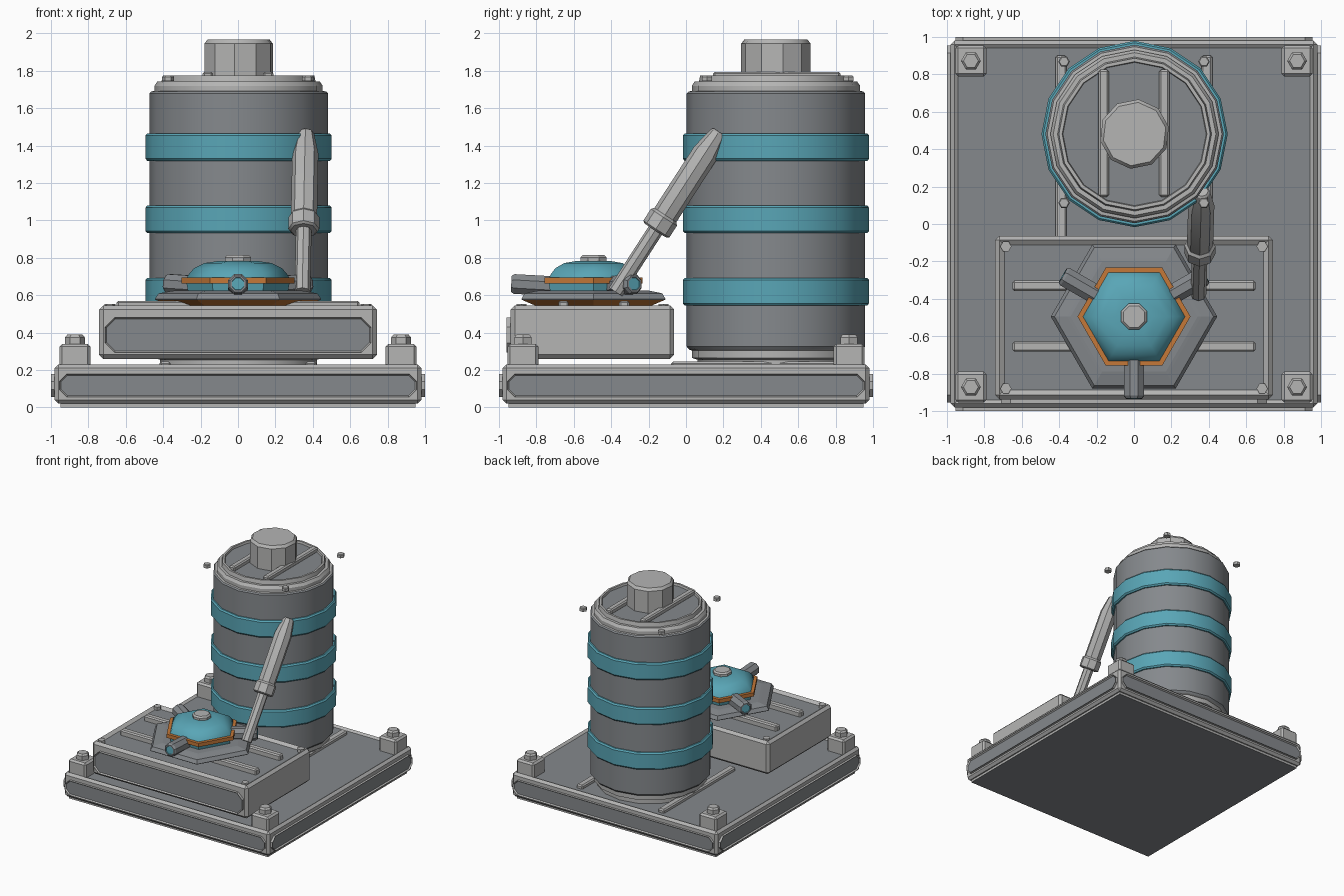
import bpy, bmesh, math
from mathutils import Vector, Matrix

if "Cube" in bpy.data.objects:
    bpy.data.objects.remove(bpy.data.objects["Cube"])


def material(name, rgb):
    m = bpy.data.materials.new(name)
    m.diffuse_color = (*rgb, 1)
    m.use_nodes = True
    m.node_tree.nodes["Principled BSDF"].inputs["Base Color"].default_value = m.diffuse_color
    return m


LIGHT, DARK, TEAL, ORANGE = range(4)
MATS = [material("light grey", (0.46, 0.46, 0.455)),
        material("dark grey", (0.235, 0.25, 0.265)),
        material("teal", (0.10, 0.38, 0.47)),
        material("orange", (0.56, 0.19, 0.04))]


def finish(name, bm, angle=30, matrix=None):
    bmesh.ops.recalc_face_normals(bm, faces=bm.faces[:])
    me = bpy.data.meshes.new(name)
    bm.to_mesh(me)
    bm.free()
    for m in MATS:
        me.materials.append(m)
    if angle:
        me.shade_smooth()
        me.set_sharp_from_angle(angle=math.radians(angle))
    ob = bpy.data.objects.new(name, me)
    bpy.context.collection.objects.link(ob)
    if matrix:
        ob.matrix_world = matrix
    return ob


def box(name, lo, hi, mat=LIGHT, bevel=0.01, rim=0, depth=0.015, bottom=None):
    """Bevelled box; rim > 0 sinks a dark deck into the top."""
    bm = bmesh.new()
    bmesh.ops.create_cube(bm, size=1)
    lo, hi = Vector(lo), Vector(hi)
    for v in bm.verts:
        v.co = Vector((lo[i] + (v.co[i] + 0.5) * (hi[i] - lo[i]) for i in range(3)))
    if bevel:
        bmesh.ops.bevel(bm, geom=bm.edges[:], offset=bevel, segments=1, affect='EDGES')
    bm.normal_update()
    for f in bm.faces:
        f.material_index = mat
        if bottom is not None and f.normal.z < -0.9:
            f.material_index = bottom
    if rim:
        top = max(bm.faces, key=lambda f: f.calc_center_median().z)
        bmesh.ops.inset_region(bm, faces=[top], thickness=rim, use_even_offset=True)
        top.material_index = DARK
        for v in top.verts:
            v.co.z -= depth
    return finish(name, bm, 0)


def lathe(name, profile, n, loc, axis=(0, 0, 1), turn=0, angle=30):
    """Revolve (radius, height, colour of the face above) with flat caps."""
    bm = bmesh.new()
    rings = []
    for r, z, _ in profile:
        rings.append([bm.verts.new((r * math.cos(turn + 2 * math.pi * i / n),
                                    r * math.sin(turn + 2 * math.pi * i / n), z))
                      for i in range(n)])
    for k in range(len(rings) - 1):
        for i in range(n):
            j = (i + 1) % n
            f = bm.faces.new((rings[k][i], rings[k][j], rings[k + 1][j], rings[k + 1][i]))
            f.material_index = profile[k][2]
    bm.faces.new(rings[0][::-1]).material_index = profile[0][2]
    bm.faces.new(rings[-1]).material_index = profile[-1][2]
    rot = Vector(axis).to_track_quat('Z', 'Y').to_matrix().to_4x4()
    return finish(name, bm, angle, Matrix.Translation(loc) @ rot)


def panel(name, half, z0, z1, cut, back, front, turn=0):
    """Chamfered frame facing -y with a sunken dark face."""
    bm = bmesh.new()
    pts = [(-half, z0 + cut), (-half + cut, z0), (half - cut, z0), (half, z0 + cut),
           (half, z1 - cut), (half - cut, z1), (-half + cut, z1), (-half, z1 - cut)]
    a = [bm.verts.new((x, back, z)) for x, z in pts]
    b = [bm.verts.new((x, front, z)) for x, z in pts]
    bm.faces.new(a[::-1])
    face = bm.faces.new(b)
    for i in range(8):
        j = (i + 1) % 8
        bm.faces.new((a[i], a[j], b[j], b[i]))
    bmesh.ops.recalc_face_normals(bm, faces=bm.faces[:])
    bmesh.ops.inset_region(bm, faces=[face], thickness=0.008, use_even_offset=True)
    face.material_index = DARK
    for v in face.verts:
        v.co.y += 0.012
    return finish(name, bm, 0, Matrix.Rotation(turn, 4, 'Z'))


# Base slab with four side panels
box("base_foot", (-0.95, -0.95, 0), (0.95, 0.95, 0.04), bevel=0, bottom=DARK)
box("base_slab", (-0.98, -0.98, 0.02), (0.98, 0.98, 0.23), bevel=0.02, rim=0.02)
for i in range(4):
    panel("base_side_panel", 0.955, 0.055, 0.18, 0.04, -0.97, -1.0, i * math.pi / 2)

# Corner blocks with hex bolts
for sx in (-1, 1):
    for sy in (-1, 1):
        x, y = sx * 0.872, sy * 0.872
        box("corner_block", (x - 0.083, y - 0.083, 0.2), (x + 0.083, y + 0.083, 0.34), bevel=0.015)
        lathe("corner_bolt", [(0.053, 0.33, LIGHT), (0.053, 0.375, LIGHT), (0.04, 0.39, LIGHT)],
              6, (x, y, 0))

# Rails on the base beside the tank
for s in (-1, 1):
    box("base_rail", (s * 0.39 - 0.03, -0.08, 0.2), (s * 0.39 + 0.03, 0.9, 0.245))

# Front platform
box("platform", (-0.742, -0.937, 0.26), (0.742, -0.063, 0.545), bevel=0.022, rim=0.028, depth=0.02)
panel("platform_panel", 0.71, 0.295, 0.48, 0.05, -0.93, -0.96)
for y in (-0.33, -0.655):
    box("platform_rail", (-0.65, y - 0.028, 0.515), (0.65, y + 0.028, 0.57))
for x in (-0.685, 0.685):
    for y in (-0.12, -0.88):
        lathe("platform_bolt", [(0.03, 0.52, LIGHT), (0.03, 0.552, LIGHT)], 6, (x, y, 0))

# Tank
TANK = (0.003, 0.481, 0)
lathe("tank", [(0.42, 0.22, LIGHT), (0.42, 0.255, LIGHT), (0.45, 0.265, LIGHT), (0.45, 0.305, LIGHT),
               (0.465, 0.31, DARK), (0.477, 0.325, DARK), (0.477, 1.68, DARK), (0.467, 1.69, LIGHT),
               (0.45, 1.692, LIGHT), (0.45, 1.72, LIGHT), (0.435, 1.742, LIGHT), (0.412, 1.742, LIGHT),
               (0.405, 1.775, LIGHT), (0.387, 1.775, LIGHT), (0.383, 1.757, DARK)], 16, TANK)
for z in (0.545, 0.932, 1.318):
    lathe("tank_band", [(0.47, z, TEAL), (0.488, z, TEAL), (0.498, z + 0.012, TEAL),
                        (0.498, z + 0.136, TEAL), (0.488, z + 0.148, TEAL), (0.47, z + 0.148, TEAL)],
          16, TANK)
for s in (-1, 1):
    box("lid_rail", (s * 0.162 - 0.027, 0.145, 1.75), (s * 0.162 + 0.027, 0.825, 1.795))
    for y in (0.113, 0.868):
        lathe("lid_bolt", [(0.031, 1.745, LIGHT), (0.031, 1.768, LIGHT), (0.025, 1.774, LIGHT)],
              6, (s * 0.374, y, 0))
lathe("tank_cap", [(0.187, 1.75, LIGHT), (0.187, 1.945, LIGHT), (0.17, 1.967, LIGHT)],
      10, TANK, turn=0.2)

# Hexagonal turntable and dome
HUB = (0, -0.495, 0)
lathe("turntable", [(0.32, 0.535, ORANGE), (0.36, 0.545, ORANGE), (0.44, 0.575, DARK),
                    (0.445, 0.58, DARK), (0.425, 0.61, DARK), (0.36, 0.622, DARK),
                    (0.34, 0.625, DARK)], 6, HUB, angle=0)
lathe("dome_base", [(0.265, 0.61, TEAL), (0.275, 0.663, TEAL)], 6, HUB, angle=0)
lathe("dome_ring", [(0.302, 0.662, ORANGE), (0.302, 0.694, ORANGE)], 6, HUB, angle=0)
lathe("dome", [(0.277, 0.685, TEAL), (0.265, 0.71, TEAL), (0.235, 0.745, TEAL),
               (0.18, 0.772, TEAL), (0.10, 0.784, TEAL)], 6, HUB, angle=80)
lathe("dome_knob", [(0.075, 0.775, LIGHT), (0.075, 0.803, LIGHT), (0.062, 0.815, LIGHT)],
      8, HUB, turn=math.pi / 8)

# Three nozzles around the dome
for deg in (-90, 30, 150):
    a = math.radians(deg)
    lathe("nozzle", [(0.057, 0.15, DARK), (0.057, 0.425, DARK), (0.046, 0.44, DARK),
                     (0.036, 0.44, TEAL), (0.034, 0.435, TEAL)],
          8, (0, -0.495, 0.637), (math.cos(a), math.sin(a), 0.055), turn=math.pi / 8)

# Slanted piston
start, end = Vector((0.345, -0.365, 0.635)), Vector((0.362, 0.172, 1.465))
axis = end - start
L = axis.length
lathe("piston_rod", [(0.042, -0.02, LIGHT), (0.042, 0.5 * L, LIGHT)], 8, start, axis)
lathe("piston_collar", [(0.07, 0.375 * L, LIGHT), (0.083, 0.385 * L, LIGHT),
                        (0.083, 0.46 * L, LIGHT), (0.07, 0.475 * L, LIGHT)], 8, start, axis)
lathe("piston_tube", [(0.066, 0.46 * L, LIGHT), (0.07, 0.48 * L, LIGHT), (0.07, 0.87 * L, LIGHT),
                      (0.045, L, LIGHT), (0.035, L + 0.01, LIGHT)], 8, start, axis)
